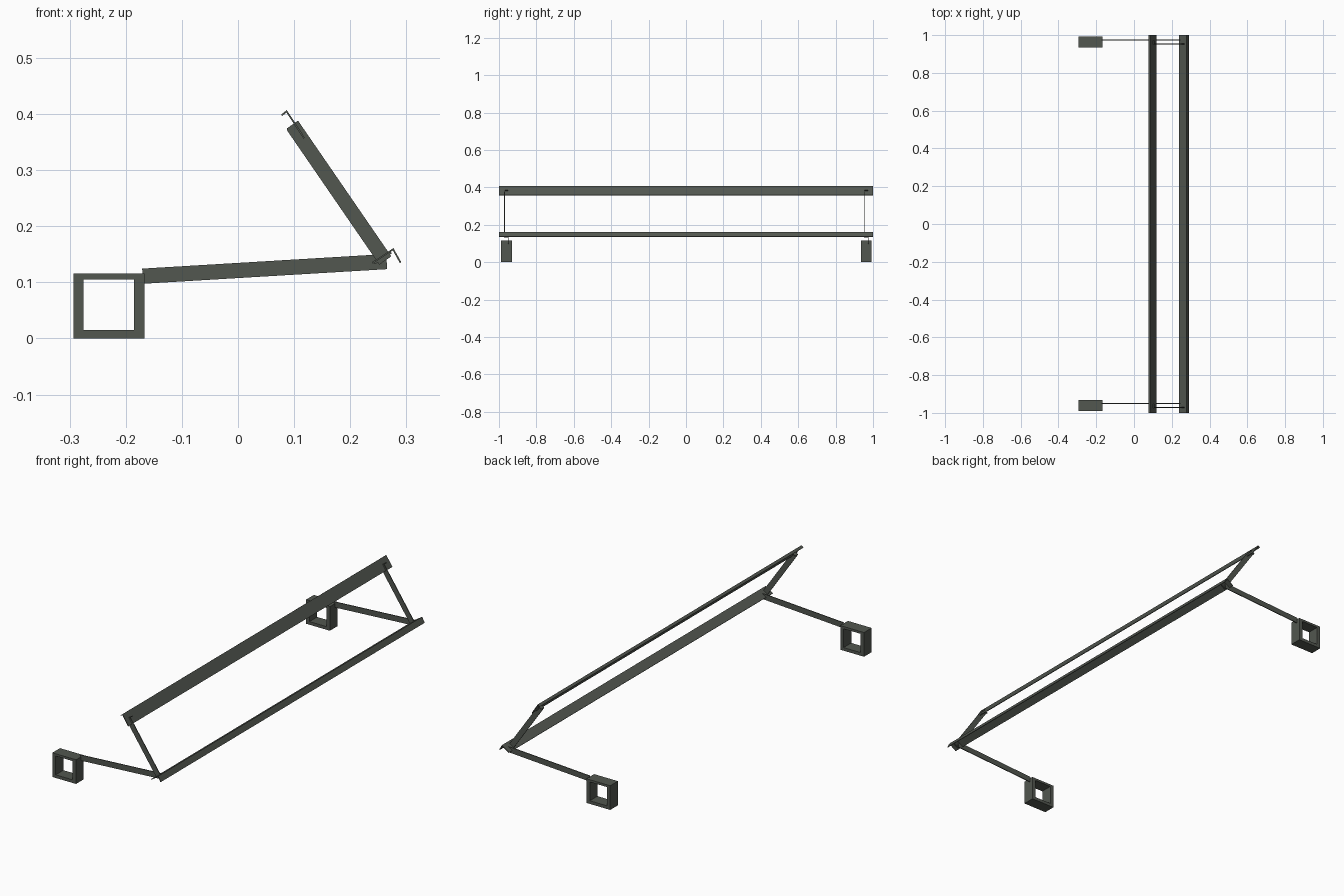
import bpy, bmesh
from mathutils import Vector

if "Cube" in bpy.data.objects:
    bpy.data.objects.remove(bpy.data.objects["Cube"])

mat = bpy.data.materials.new("dark_metal")
mat.diffuse_color = (0.085, 0.095, 0.08, 1)
mat.use_nodes = True
mat.node_tree.nodes["Principled BSDF"].inputs["Base Color"].default_value = mat.diffuse_color


def prism(name, profile, y0, y1):
    """Extrude a closed (x, z) profile along y."""
    bm = bmesh.new()
    face = bm.faces.new([bm.verts.new((x, y0, z)) for x, z in profile])
    ext = bmesh.ops.extrude_face_region(bm, geom=[face])
    verts = [v for v in ext["geom"] if isinstance(v, bmesh.types.BMVert)]
    bmesh.ops.translate(bm, vec=(0, y1 - y0, 0), verts=verts)
    bmesh.ops.recalc_face_normals(bm, faces=bm.faces)
    me = bpy.data.meshes.new(name)
    bm.to_mesh(me)
    bm.free()
    me.materials.append(mat)
    ob = bpy.data.objects.new(name, me)
    bpy.context.collection.objects.link(ob)
    return ob


def strip(a, b, width):
    """Rectangle of the given width along the line a-b."""
    a, b = Vector(a), Vector(b)
    d = (b - a).normalized()
    n = Vector((-d.y, d.x)) * width / 2
    return [a + n, b + n, b - n, a - n]


def angle(p, corner, q, t):
    """L-shaped section with its outer corner at corner."""
    p, c, q = Vector(p), Vector(corner), Vector(q)
    u, v = (p - c).normalized() * t, (q - c).normalized() * t
    return [c, p, p + v, c + u + v, q + u, q]


def frame(name, outer, inner, y0, y1):
    """Rectangular hollow section, given as x0, x1, z0, z1."""
    def ring(r):
        return [(r[0], r[2]), (r[1], r[2]), (r[1], r[3]), (r[0], r[3])]
    bm = bmesh.new()
    loops = [[bm.verts.new((x, y, z)) for x, z in ring(r)]
             for r, y in ((outer, y0), (outer, y1), (inner, y1), (inner, y0))]
    for i in range(4):
        a, b = loops[i], loops[(i + 1) % 4]
        for k in range(4):
            m = (k + 1) % 4
            bm.faces.new((a[k], a[m], b[m], b[k]))
    bmesh.ops.recalc_face_normals(bm, faces=bm.faces)
    me = bpy.data.meshes.new(name)
    bm.to_mesh(me)
    bm.free()
    me.materials.append(mat)
    bpy.context.collection.objects.link(bpy.data.objects.new(name, me))


# Long angle rails
prism("upper_rail", angle((0.077, 0.399), (0.087, 0.407), (0.119, 0.358), 0.003), -1, 1)
prism("lower_rail", angle((0.239, 0.136), (0.277, 0.161), (0.291, 0.136), 0.003), -1, 1)

# Same end assembly at both ends
for side, yc in (("front", -0.96), ("back", 0.964)):
    # Hollow box mount
    frame(side + "_box_mount", (-0.293, -0.167, 0, 0.116),
          (-0.275, -0.185, 0.015, 0.105), yc - 0.029, yc + 0.029)
    # Flat arms
    prism(side + "_long_arm", strip((-0.17, 0.111), (0.265, 0.137), 0.027),
          yc + 0.008, yc + 0.012)
    prism(side + "_short_arm", strip((0.0975, 0.379), (0.2625, 0.139), 0.026),
          yc - 0.013, yc - 0.009)
    # Small tabs at the arm ends, under the rails
    prism(side + "_upper_tab", strip((0.088, 0.3725), (0.108, 0.3865), 0.004),
          yc - 0.013, yc + 0.008)
    prism(side + "_lower_tab", strip((0.243, 0.134), (0.273, 0.153), 0.004),
          yc - 0.013, yc + 0.012)
